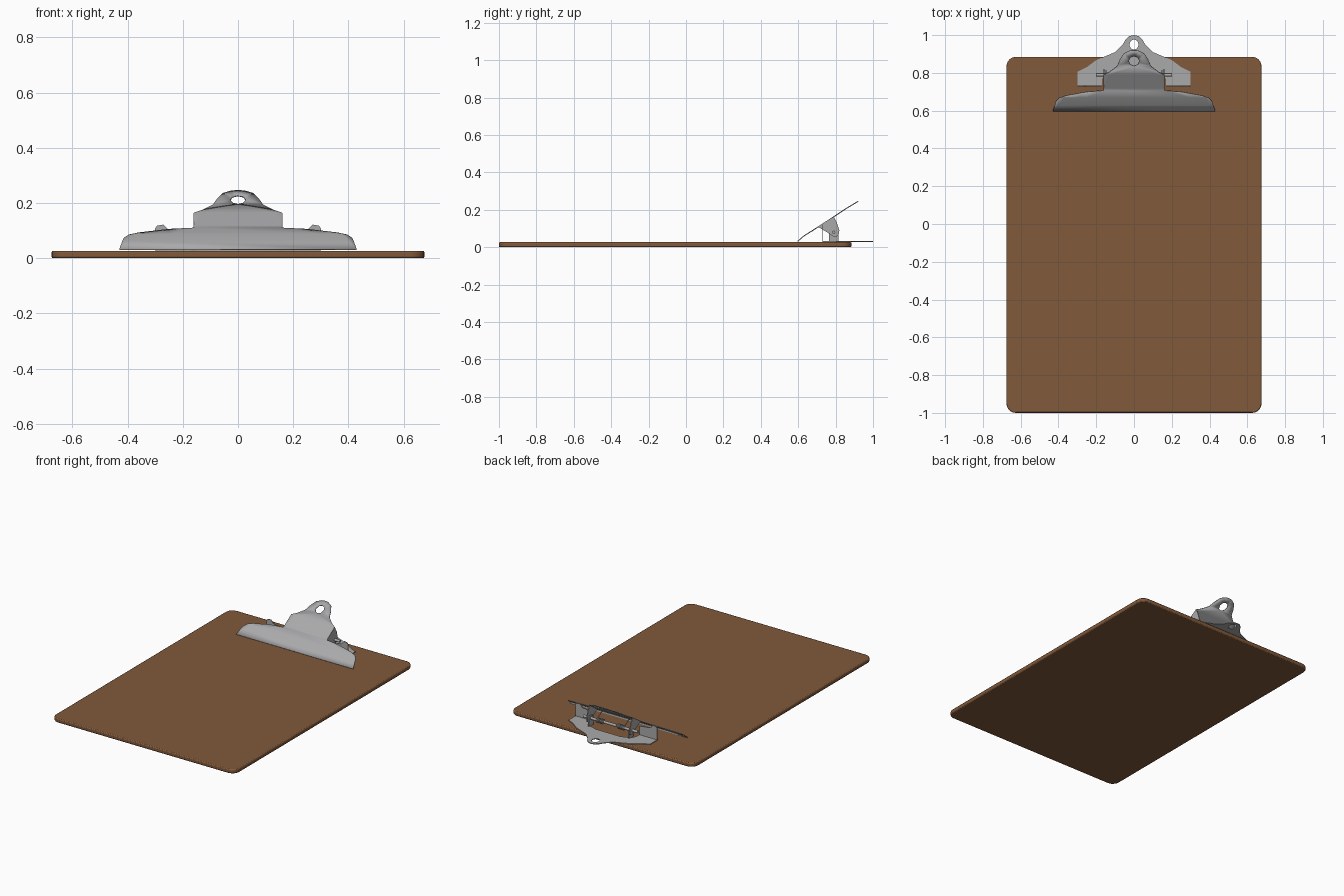
import bpy, bmesh, math
from mathutils import Vector

if "Cube" in bpy.data.objects:
    bpy.data.objects.remove(bpy.data.objects["Cube"])


def material(name, rgb):
    m = bpy.data.materials.new(name)
    m.diffuse_color = (*rgb, 1)
    m.use_nodes = True
    m.node_tree.nodes["Principled BSDF"].inputs["Base Color"].default_value = m.diffuse_color
    return m


BROWN = material("brown hardboard", (0.22, 0.10, 0.042))
STEEL = material("grey steel", (0.40, 0.40, 0.41))


def add_object(name, bm, mat):
    bmesh.ops.recalc_face_normals(bm, faces=bm.faces)
    me = bpy.data.meshes.new(name)
    bm.to_mesh(me)
    bm.free()
    me.materials.append(mat)
    ob = bpy.data.objects.new(name, me)
    bpy.context.collection.objects.link(ob)
    return ob


def smooth(ob, angle=35):
    bpy.ops.object.select_all(action='DESELECT')
    ob.select_set(True)
    bpy.context.view_layer.objects.active = ob
    bpy.ops.object.shade_smooth_by_angle(angle=math.radians(angle))


def mirrored(half):
    """Right half outline -> full symmetric outline."""
    return half + [(-x, y) for x, y in reversed(half) if abs(x) > 1e-6]


def ring(cx, cy, rx, ry, n=8):
    return [(cx + rx * math.cos(2 * math.pi * i / n), cy + ry * math.sin(2 * math.pi * i / n))
            for i in range(n)]


def sheet(name, loops, place, thick=0.005, cuts=()):
    """Fill outline (with holes), place its points in space, give it thickness."""
    bm = bmesh.new()
    edges = []
    for loop in loops:
        vs = [bm.verts.new((x, y, 0)) for x, y in loop]
        edges += [bm.edges.new((vs[i - 1], vs[i])) for i in range(len(vs))]
    bmesh.ops.triangle_fill(bm, use_beauty=True, use_dissolve=False, edges=edges, normal=(0, 0, 1))
    for c in cuts:
        bmesh.ops.bisect_plane(bm, geom=bm.verts[:] + bm.edges[:] + bm.faces[:],
                               plane_co=(0, c, 0), plane_no=(0, 1, 0))
    for v in bm.verts:
        v.co = Vector(place(v.co.x, v.co.y))
    ob = add_object(name, bm, STEEL)
    mod = ob.modifiers.new("thickness", 'SOLIDIFY')
    mod.thickness = thick
    mod.offset = 0
    return ob


def tube(name, pts, r):
    cu = bpy.data.curves.new(name, 'CURVE')
    cu.dimensions = '3D'
    cu.bevel_depth = r
    cu.bevel_resolution = 2
    cu.use_fill_caps = True
    sp = cu.splines.new('POLY')
    sp.points.add(len(pts) - 1)
    for p, co in zip(sp.points, pts):
        p.co = (*co, 1)
    cu.materials.append(STEEL)
    ob = bpy.data.objects.new(name, cu)
    bpy.context.collection.objects.link(ob)
    return ob


# Board: rounded rectangle slab with softened rims
bm = bmesh.new()
outline = []
for cx, cy, a0 in ((0.625, 0.835, 0), (-0.625, 0.835, 90), (-0.625, -0.95, 180), (0.625, -0.95, 270)):
    for i in range(7):
        a = math.radians(a0 + 15 * i)
        outline.append(bm.verts.new((cx + 0.05 * math.cos(a), cy + 0.05 * math.sin(a), 0)))
face = bm.faces.new(outline)
top = bmesh.ops.extrude_face_region(bm, geom=[face])
bmesh.ops.translate(bm, verts=[v for v in top['geom'] if isinstance(v, bmesh.types.BMVert)],
                    vec=(0, 0, 0.027))
board = add_object("board", bm, BROWN)
bev = board.modifiers.new("rim", 'BEVEL')
bev.width, bev.segments, bev.limit_method = 0.006, 2, 'ANGLE'
bev.angle_limit = math.radians(50)
smooth(board, 50)

# Base plate: flat hanger with hole, open in the middle under the lever
base_half = [(0.0, 1.0), (0.025, 0.995), (0.045, 0.975), (0.06, 0.95), (0.10, 0.91), (0.20, 0.868),
             (0.25, 0.83), (0.30, 0.805), (0.30, 0.73), (0.17, 0.73), (0.17, 0.765), (0.15, 0.80),
             (0.09, 0.82)]
sheet("base_plate", [mirrored(base_half), ring(0, 0.95, 0.025, 0.028)],
      lambda x, y: (x, y, 0.030))

# Lever: bent sheet rising from the paper edge to the thumb grip
profile = [(0.597, 0.031), (0.63, 0.06), (0.67, 0.085), (0.72, 0.117), (0.79, 0.163), (0.85, 0.203),
           (0.92, 0.245)]


def lever_z(y):
    for (y0, z0), (y1, z1) in zip(profile, profile[1:]):
        if y <= y1:
            return z0 + (z1 - z0) * (y - y0) / (y1 - y0)
    return profile[-1][1]


lever_half = [(0.0, 0.92), (0.025, 0.917), (0.055, 0.902), (0.075, 0.87), (0.09, 0.835),
              (0.13, 0.805), (0.16, 0.79), (0.16, 0.707), (0.25, 0.70), (0.36, 0.68), (0.395, 0.668),
              (0.413, 0.65), (0.43, 0.597)]
lever = sheet("lever", [mirrored(lever_half), ring(0, 0.863, 0.028, 0.026)],
              lambda x, y: (x, y, lever_z(y)), cuts=[p[0] for p in profile[1:-1]])
smooth(lever)

# Parts that repeat on both sides
flange = [(0.707, 0.108), (0.79, 0.163), (0.805, 0.135), (0.82, 0.09), (0.815, 0.06), (0.79, 0.055),
          (0.77, 0.07)]
ear = [(0.765, 0.03), (0.765, 0.08), (0.775, 0.097), (0.80, 0.10), (0.815, 0.085), (0.815, 0.03)]
wall = [(0.17, 0.03), (0.17, 0.09), (0.25, 0.10), (0.27, 0.122), (0.293, 0.118), (0.30, 0.108),
        (0.30, 0.03)]
for s, side in ((1, "right"), (-1, "left")):
    sheet("lever_flange_" + side, [flange], lambda u, v: (s * 0.158, u, v))
    sheet("base_ear_" + side, [ear], lambda u, v: (s * 0.148, u, v))
    sheet("front_wall_" + side, [wall], lambda u, v: (s * u, 0.731, v))
    # Spring coil round the pin with a leg to the lever
    coil = [(s * (0.05 + 0.05 * i / 40), 0.79 + 0.014 * math.cos(i * math.pi / 5),
             0.08 + 0.014 * math.sin(i * math.pi / 5)) for i in range(41)]
    tube("spring_" + side, coil + [(s * 0.10, 0.74, 0.122)], 0.0035)

# Pivot pin
tube("pivot_pin", [(-0.20, 0.79, 0.08), (0.20, 0.79, 0.08)], 0.009)
